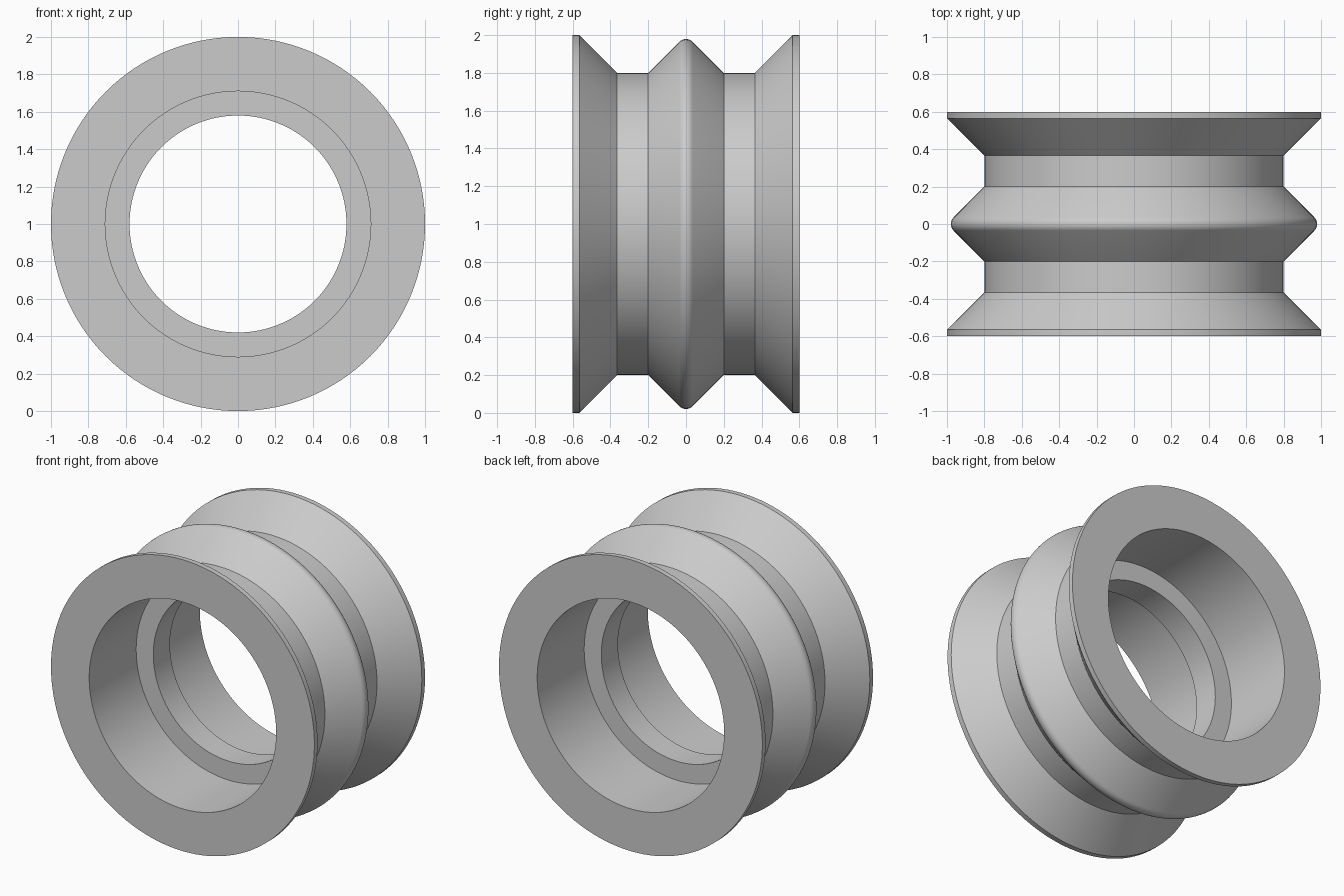
import bpy, bmesh, math
from mathutils import Matrix, Vector

cube = bpy.data.objects.get("Cube")
if cube:
    bpy.data.objects.remove(cube, do_unlink=True)

SEGMENTS = 128

# Plain grey metal
grey = bpy.data.materials.new("grey")
grey.use_nodes = True
colour = (0.6, 0.6, 0.6, 1)
grey.diffuse_color = colour
grey.node_tree.nodes["Principled BSDF"].inputs["Base Color"].default_value = colour

# Half profile (y, radius): inner web, bore, end face, flange, groove
half = [(0.09, 0.58), (0.09, 0.71), (0.6, 0.71), (0.6, 1.0),
        (0.565, 1.0), (0.365, 0.8), (0.2, 0.8)]

# Rounded crest of the middle ridge, tangent to its 45 degree sides
R = 0.05
crest_centre = 1.0 - R * math.sqrt(2)
angles = [math.radians(45 - 90 * i / 8) for i in range(9)]
crest = [(R * math.sin(a), crest_centre + R * math.cos(a)) for a in angles]

# Mirror the half profile into a closed loop
profile = half + crest + [(-y, r) for y, r in reversed(half)]

# Revolve the loop around the y axis
bm = bmesh.new()
rings = []
for s in range(SEGMENTS):
    turn = Matrix.Rotation(math.tau * s / SEGMENTS, 3, 'Y')
    rings.append([bm.verts.new(turn @ Vector((0, y, r)) + Vector((0, 0, 1)))
                  for y, r in profile])
n = len(profile)
for s in range(SEGMENTS):
    a, b = rings[s], rings[(s + 1) % SEGMENTS]
    for i in range(n):
        j = (i + 1) % n
        bm.faces.new((a[i], a[j], b[j], b[i]))
bmesh.ops.recalc_face_normals(bm, faces=bm.faces[:])

mesh = bpy.data.meshes.new("grooved_roller")
bm.to_mesh(mesh)
bm.free()
mesh.materials.append(grey)
roller = bpy.data.objects.new("grooved_roller", mesh)
bpy.context.collection.objects.link(roller)

# Smooth round surfaces with crisp profile corners
bpy.ops.object.select_all(action='DESELECT')
roller.select_set(True)
bpy.context.view_layer.objects.active = roller
bpy.ops.object.shade_smooth_by_angle(angle=math.radians(30))
